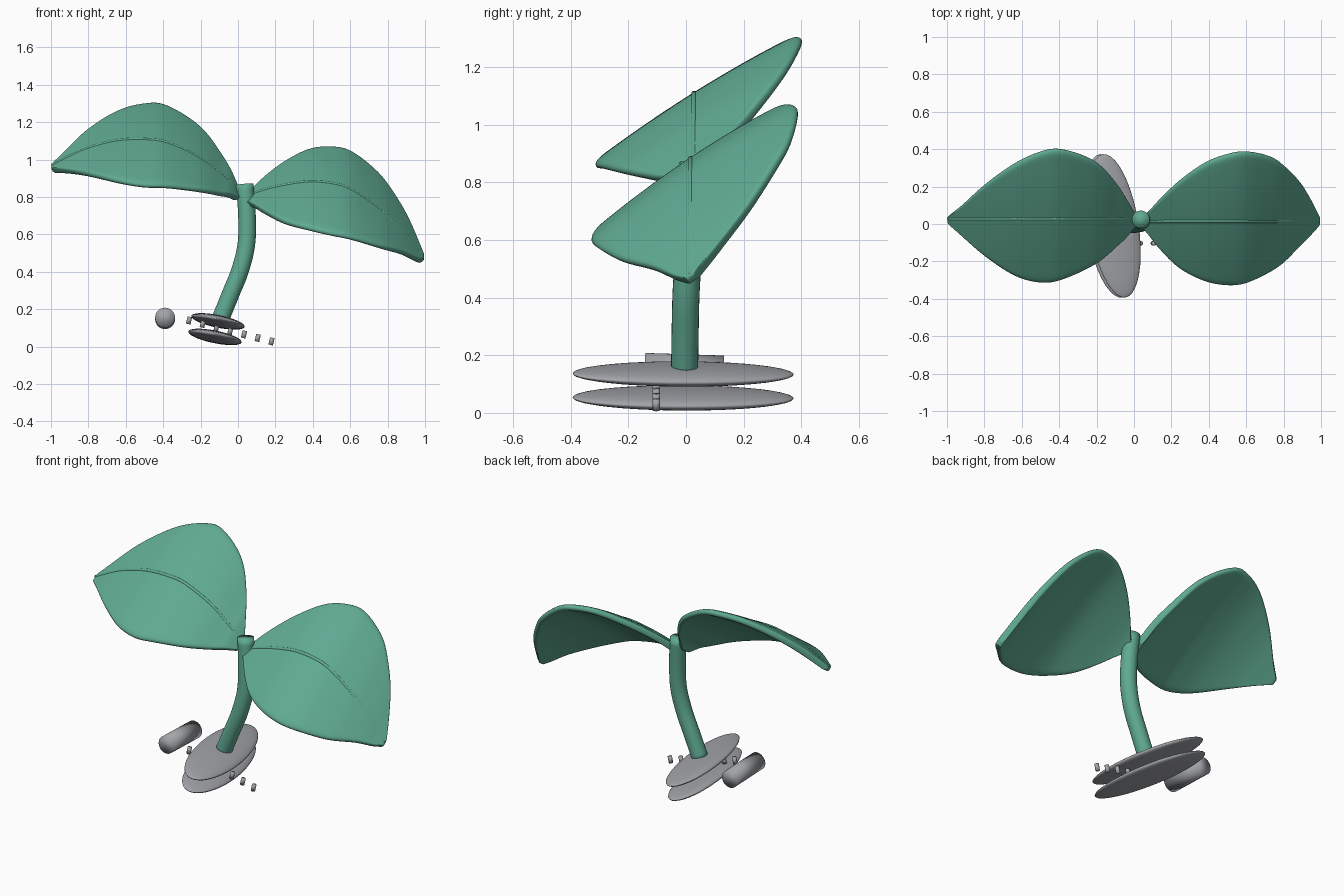
import bpy, bmesh, math
from mathutils import Vector, Euler

if "Cube" in bpy.data.objects:
    bpy.data.objects.remove(bpy.data.objects["Cube"])


def material(name, rgb):
    m = bpy.data.materials.new(name)
    m.diffuse_color = (*rgb, 1)
    m.use_nodes = True
    m.node_tree.nodes["Principled BSDF"].inputs["Base Color"].default_value = m.diffuse_color
    return m


GREEN = material("leaf green", (0.115, 0.40, 0.285))
GREY = material("plain grey", (0.36, 0.37, 0.395))


def finish(name, bm, mat):
    bmesh.ops.recalc_face_normals(bm, faces=bm.faces[:])
    for f in bm.faces:
        f.smooth = True
    me = bpy.data.meshes.new(name)
    bm.to_mesh(me)
    bm.free()
    me.materials.append(mat)
    ob = bpy.data.objects.new(name, me)
    bpy.context.collection.objects.link(ob)
    return ob


def spline(pts, n):
    """Catmull-Rom samples through a list of tuples."""
    p = [Vector(q) for q in pts]
    p = [2 * p[0] - p[1]] + p + [2 * p[-1] - p[-2]]
    out = []
    for i in range(1, len(p) - 2):
        a, b, c, d = p[i - 1:i + 3]
        for k in range(n):
            t = k / n
            out.append(0.5 * (2 * b + (c - a) * t + (2 * a - 5 * b + 4 * c - d) * t * t
                              + (3 * b - a - 3 * c + d) * t ** 3))
    return out + [p[-2]]


def tube(name, path, radius, mat, sides=20):
    bm = bmesh.new()
    rings = []
    for i, c in enumerate(path):
        d = (path[min(i + 1, len(path) - 1)] - path[max(i - 1, 0)]).normalized()
        u = d.cross(Vector((0, 1, 0) if abs(d.y) < 0.9 else (1, 0, 0))).normalized()
        v = d.cross(u)
        rings.append([bm.verts.new(c + radius * (math.cos(a) * u + math.sin(a) * v))
                      for a in (2 * math.pi * k / sides for k in range(sides))])
    for r, s in zip(rings, rings[1:]):
        for k in range(sides):
            j = (k + 1) % sides
            bm.faces.new((r[k], r[j], s[j], s[k]))
    bm.faces.new(rings[0])
    bm.faces.new(rings[-1])
    return finish(name, bm, mat)


def leaf(name, stations, slope, curl):
    """Stations are (x, front edge y, back edge y, midrib z)."""
    rows = spline(stations, 3)
    bm = bmesh.new()
    grid, rib = [], []
    cols = 14
    for i, (x, yf, yb, z) in enumerate(rows):
        ym = 0.028 - 0.012 * (x > 0)
        row = []
        for k in range(cols + 1):
            y = yf + (yb - yf) * k / cols
            dy = y - ym
            row.append(bm.verts.new((x, y, z - 0.015 + slope * dy - curl * dy * dy)))
        grid.append(row)
        rib.append(Vector((x, ym, z + 0.002)))
    for r, s in zip(grid, grid[1:]):
        for k in range(cols):
            bm.faces.new((r[k], r[k + 1], s[k + 1], s[k]))
    ob = finish(name, bm, GREEN)
    so = ob.modifiers.new("thickness", 'SOLIDIFY')
    so.thickness = 0.038
    so.offset = 0
    su = ob.modifiers.new("rounding", 'SUBSURF')
    su.levels = su.render_levels = 2
    tube(name + "_midrib", rib, 0.01, GREEN, 10)


# Leaves with midribs
leaf("left_leaf", [
    (0.0, 0.0, 0.05, 0.82), (-0.05, -0.07, 0.145, 0.885), (-0.1, -0.12, 0.225, 0.925),
    (-0.21, -0.215, 0.34, 1.01), (-0.385, -0.297, 0.402, 1.09), (-0.5, -0.313, 0.388, 1.105),
    (-0.64, -0.275, 0.325, 1.10), (-0.8, -0.165, 0.21, 1.06), (-0.92, -0.055, 0.1, 1.005),
    (-0.995, 0.015, 0.04, 0.965)], 0.63, 0.18)
leaf("right_leaf", [
    (0.05, -0.01, 0.04, 0.795), (0.085, -0.055, 0.075, 0.815), (0.14, -0.13, 0.135, 0.835),
    (0.245, -0.235, 0.235, 0.86), (0.38, -0.305, 0.33, 0.88), (0.5, -0.327, 0.375, 0.87),
    (0.6, -0.315, 0.39, 0.84), (0.725, -0.255, 0.365, 0.755), (0.8, -0.2, 0.315, 0.69),
    (0.885, -0.11, 0.225, 0.60), (0.95, -0.04, 0.11, 0.52), (0.988, 0.01, 0.03, 0.475)],
    0.67, 0.25)

# Curved stem
tube("stem", spline([(-0.095, -0.005, 0.145), (-0.04, -0.003, 0.28), (0.012, 0.0, 0.41),
                     (0.045, 0.008, 0.55), (0.048, 0.015, 0.7), (0.036, 0.025, 0.868)], 5),
     0.047, GREEN, 24)

# Two stacked tilted oval discs
for name, x, z in (("upper_disc", -0.107, 0.135), ("lower_disc", -0.123, 0.052)):
    bm = bmesh.new()
    bmesh.ops.create_uvsphere(bm, u_segments=40, v_segments=20, radius=1)
    ob = finish(name, bm, GREY)
    ob.scale = (0.135, 0.388, 0.031)
    ob.rotation_euler = (0, 0.24, 0.157)
    ob.location = (x, -0.01, z)

# Side roller
tube("side_roller", [Vector((-0.39, -0.143, 0.155)), Vector((-0.39, 0.13, 0.146))],
     0.053, GREY, 32)

# Row of small pegs
axis = Vector((0.22, 0, 0.975)) * 0.02
for i in range(7):
    c = Vector((-0.262 + i * 0.0735, -0.103, 0.14 - i * 0.0187))
    tube("peg_%d" % (i + 1), [c - axis, c + axis], 0.0125, GREY, 16)
